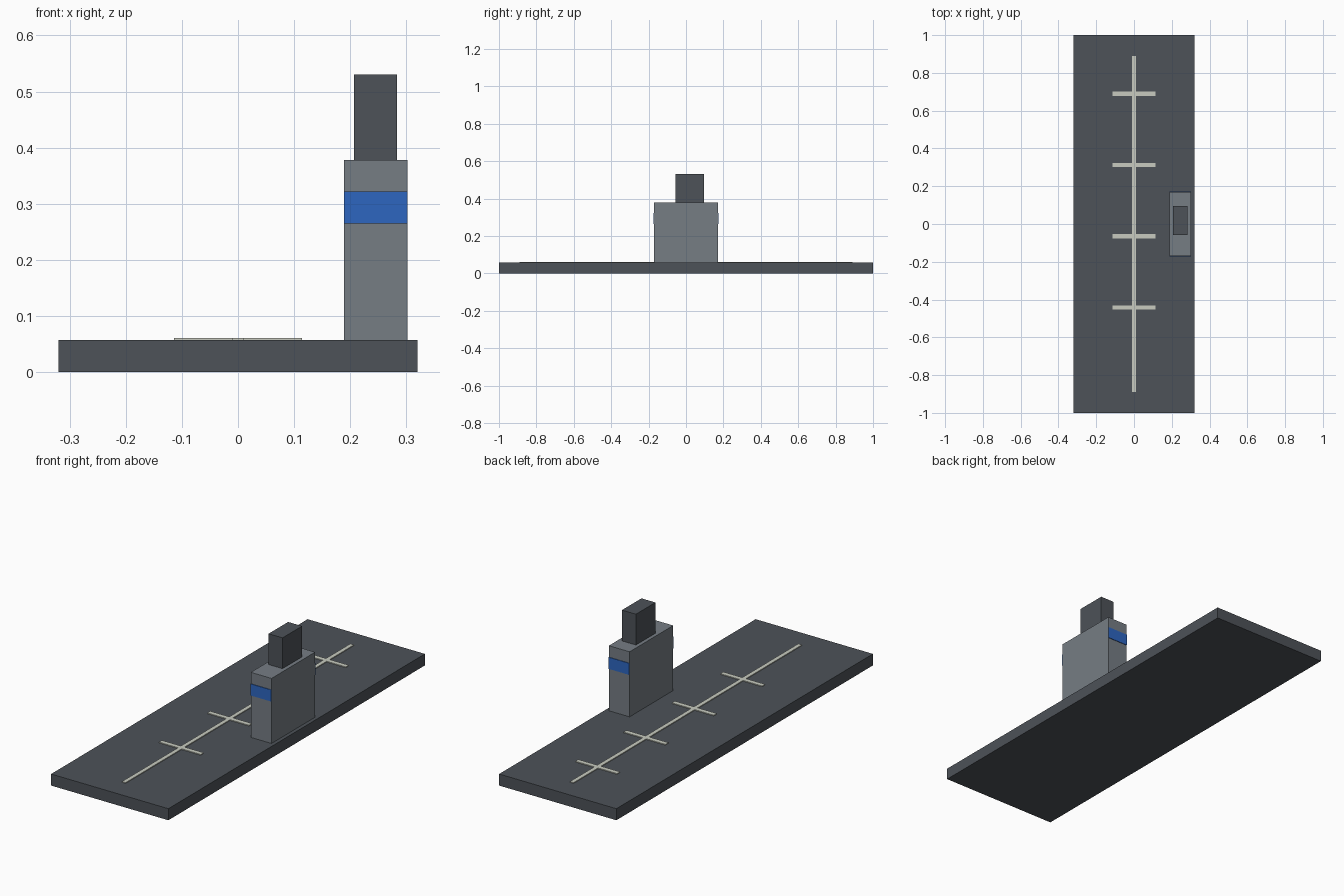
import bpy
import bmesh
from mathutils import Vector

cube = bpy.data.objects.get("Cube")
if cube:
    bpy.data.objects.remove(cube, do_unlink=True)


def make_material(name, rgb):
    mat = bpy.data.materials.new(name)
    mat.use_nodes = True
    mat.diffuse_color = (*rgb, 1)
    mat.node_tree.nodes["Principled BSDF"].inputs["Base Color"].default_value = (*rgb, 1)
    return mat


dark = make_material("dark_grey", (0.075, 0.085, 0.099))
grey = make_material("mid_grey", (0.18, 0.205, 0.231))
blue = make_material("signal_blue", (0.027, 0.133, 0.53))
paint = make_material("off_white_paint", (0.58, 0.6, 0.53))


def box(name, low, high, mat):
    """Axis-aligned box between two corners, with its origin at the centre."""
    low, high = Vector(low), Vector(high)
    bm = bmesh.new()
    bmesh.ops.create_cube(bm, size=1)
    bmesh.ops.scale(bm, vec=high - low, verts=bm.verts)
    mesh = bpy.data.meshes.new(name)
    bm.to_mesh(mesh)
    bm.free()
    mesh.materials.append(mat)
    obj = bpy.data.objects.new(name, mesh)
    obj.location = (low + high) / 2
    bpy.context.collection.objects.link(obj)
    return obj


# Floor slab
FLOOR = 0.057
box("floor_slab", (-0.32, -1, 0), (0.32, 1, FLOOR), dark)

# Painted centre line with evenly spaced cross marks
PAINT = FLOOR + 0.004
box("centre_line", (-0.01, -0.89, FLOOR), (0.01, 0.89, PAINT), paint)
for i in range(4):
    y = -0.442 + i * 0.377
    box(f"cross_mark_{i + 1}", (-0.114, y - 0.0115, FLOOR), (0.114, y + 0.0115, PAINT), paint)

# Cabinet with a cap block on top
box("cabinet", (0.189, -0.17, FLOOR), (0.302, 0.17, 0.378), grey)
box("cabinet_cap", (0.207, -0.057, 0.378), (0.283, 0.095, 0.53), dark)

# Thin blue bands on the cabinet's front and back
for name, side in (("front", -1), ("back", 1)):
    y0, y1 = sorted((side * 0.17, side * 0.173))
    box(f"{name}_band", (0.189, y0, 0.265), (0.302, y1, 0.322), blue)
